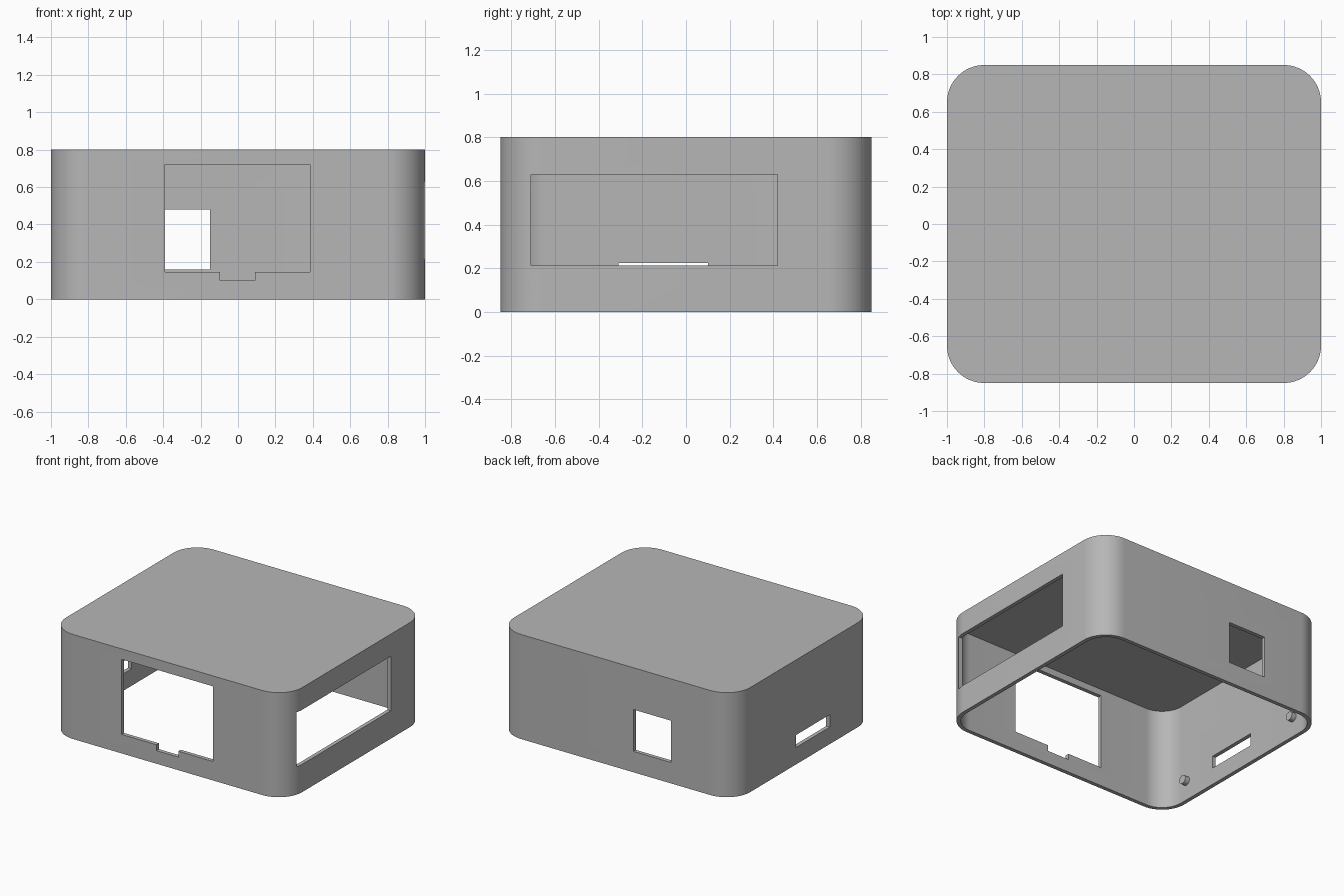
import bpy, bmesh
from math import sin, cos, pi, radians
from mathutils import Matrix

HALF_X, HALF_Y, HEIGHT = 1.0, 0.85, 0.8
RADIUS, WALL = 0.2, 0.03

if "Cube" in bpy.data.objects:
    bpy.data.objects.remove(bpy.data.objects["Cube"], do_unlink=True)

grey = bpy.data.materials.new("plain grey")
grey.use_nodes = True
COLOUR = (0.47, 0.47, 0.47, 1)
grey.diffuse_color = COLOUR
grey.node_tree.nodes["Principled BSDF"].inputs["Base Color"].default_value = COLOUR


def add_object(name, bm):
    bmesh.ops.recalc_face_normals(bm, faces=bm.faces)
    mesh = bpy.data.meshes.new(name)
    bm.to_mesh(mesh)
    bm.free()
    mesh.materials.append(grey)
    obj = bpy.data.objects.new(name, mesh)
    bpy.context.collection.objects.link(obj)
    return obj


def rounded_block(name, hx, hy, r, z0, z1, steps=16):
    """Upright prism with rounded vertical corners."""
    bm = bmesh.new()
    verts = []
    for k, (sx, sy) in enumerate([(1, 1), (-1, 1), (-1, -1), (1, -1)]):
        for i in range(steps + 1):
            a = (k + i / steps) * pi / 2
            verts.append(bm.verts.new((sx * (hx - r) + r * cos(a),
                                       sy * (hy - r) + r * sin(a), z0)))
    base = bm.faces.new(verts)
    top = bmesh.ops.extrude_face_region(bm, geom=[base])["geom"]
    bmesh.ops.translate(bm, vec=(0, 0, z1 - z0),
                        verts=[v for v in top if isinstance(v, bmesh.types.BMVert)])
    return add_object(name, bm)


def box(name, low, high):
    bm = bmesh.new()
    bmesh.ops.create_cube(bm, size=1)
    for v in bm.verts:
        v.co = [a + (c + 0.5) * (b - a) for a, b, c in zip(low, high, v.co)]
    return add_object(name, bm)


def cut(target, cutter):
    cutter.hide_render = True
    mod = target.modifiers.new("cut", "BOOLEAN")
    mod.operation, mod.solver, mod.object = "DIFFERENCE", "EXACT", cutter
    bpy.context.view_layer.objects.active = target
    bpy.ops.object.modifier_apply(modifier=mod.name)
    bpy.data.objects.remove(cutter, do_unlink=True)


def smooth(obj):
    bpy.ops.object.select_all(action="DESELECT")
    obj.select_set(True)
    bpy.context.view_layer.objects.active = obj
    bpy.ops.object.shade_smooth_by_angle(angle=radians(30))


# Hollow cover, open underneath
cover = rounded_block("cover", HALF_X, HALF_Y, RADIUS, 0, HEIGHT)
cut(cover, rounded_block("cavity", HALF_X - WALL, HALF_Y - WALL, RADIUS - WALL,
                         -0.1, HEIGHT - WALL))

# Openings through the four walls
f0, f1 = -HALF_Y - 0.1, -HALF_Y + 0.1
cut(cover, box("front_window", (-0.39, f0, 0.145), (0.385, f1, 0.72)))
cut(cover, box("front_notch", (-0.095, f0, 0.1), (0.09, f1, 0.2)))
cut(cover, box("back_window", (-0.47, -f1, 0.16), (-0.15, -f0, 0.48)))
cut(cover, box("left_window", (0.9, -0.71, 0.213), (1.1, 0.42, 0.63)))
cut(cover, box("right_slot", (-1.1, -0.31, 0.13), (-0.9, 0.1, 0.225)))
smooth(cover)

# Small snap pegs inside the side walls
for side, x in (("left", 1), ("right", -1)):
    for end, y in (("front", -0.59), ("back", 0.56)):
        bm = bmesh.new()
        bmesh.ops.create_cone(bm, cap_ends=True, segments=24, radius1=0.033,
                              radius2=0.033, depth=0.045)
        bmesh.ops.transform(bm, verts=bm.verts, matrix=Matrix.Translation(
            (x * 0.955, y, 0.15)) @ Matrix.Rotation(pi / 2, 4, "Y"))
        smooth(add_object(f"{side}_{end}_peg", bm))
